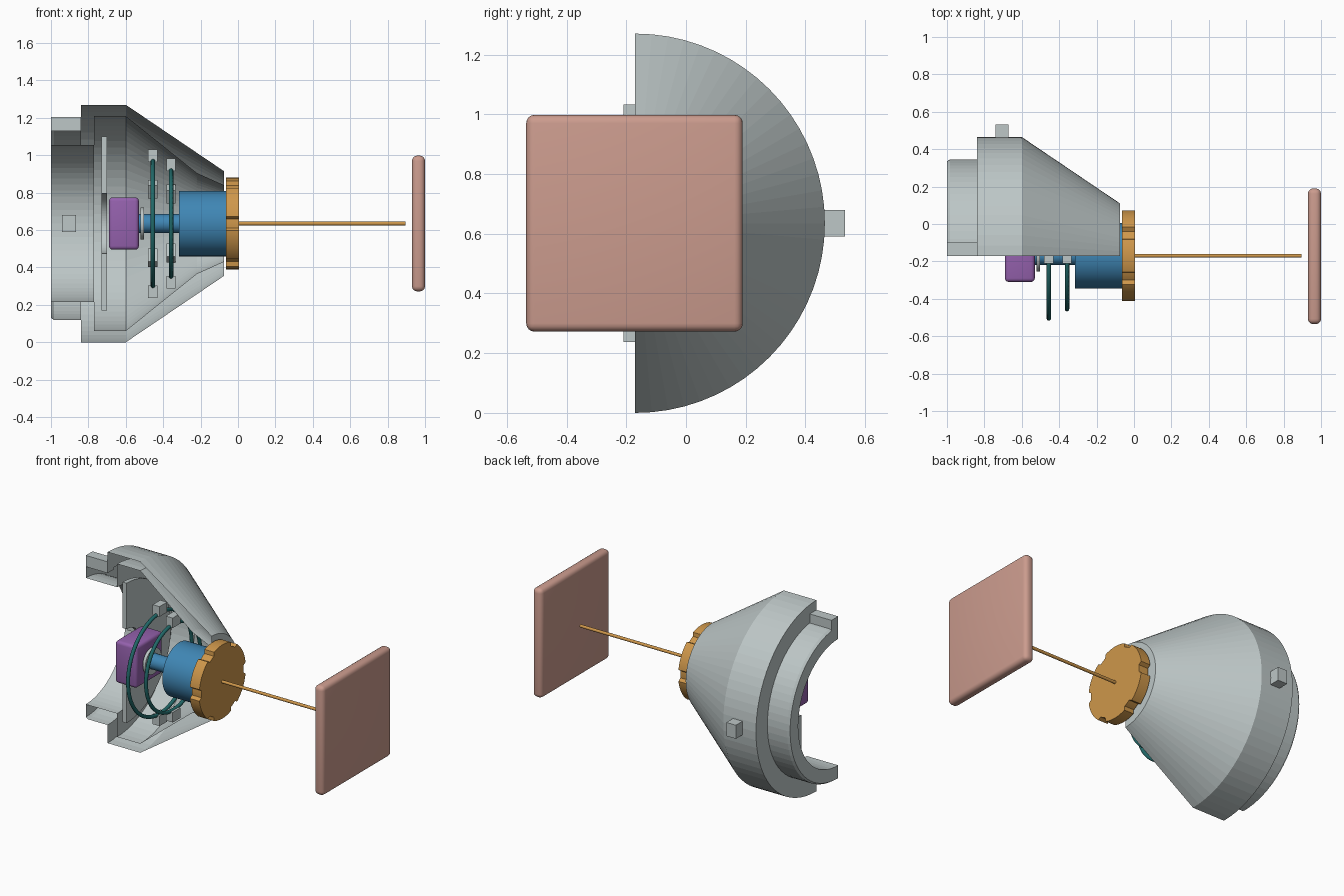
import bpy, bmesh
from math import sin, cos, pi, radians
from mathutils import Matrix

cube = bpy.data.objects.get("Cube")
if cube:
    bpy.data.objects.remove(cube, do_unlink=True)

AY, AZ = -0.17, 0.635  # the common axis runs along x


def material(name, rgb):
    m = bpy.data.materials.new(name)
    m.use_nodes = True
    m.diffuse_color = (*rgb, 1)
    m.node_tree.nodes["Principled BSDF"].inputs["Base Color"].default_value = (*rgb, 1)
    return m


GREY = material("pale grey", (0.51, 0.57, 0.57))
PINK = material("dusty pink", (0.60, 0.33, 0.27))
PURPLE = material("purple", (0.30, 0.12, 0.42))
ORANGE = material("orange", (0.62, 0.31, 0.07))
BLUE = material("blue", (0.05, 0.24, 0.46))
TEAL = material("teal", (0.015, 0.14, 0.14))


def finish(bm, name, mat, smooth=True):
    bmesh.ops.recalc_face_normals(bm, faces=bm.faces)
    me = bpy.data.meshes.new(name)
    bm.to_mesh(me)
    bm.free()
    me.materials.append(mat)
    ob = bpy.data.objects.new(name, me)
    bpy.context.collection.objects.link(ob)
    if smooth:
        bpy.ops.object.select_all(action='DESELECT')
        ob.select_set(True)
        bpy.context.view_layer.objects.active = ob
        bpy.ops.object.shade_smooth_by_angle(angle=radians(30))
    return ob


def box(name, mat, lo, hi, bevel=0, segments=3, turn=0):
    """Box between two corners, optionally turned about the axis."""
    bm = bmesh.new()
    bmesh.ops.create_cube(bm, size=1)
    for v in bm.verts:
        v.co = [a + (c + 0.5) * (b - a) for a, b, c in zip(lo, hi, v.co)]
    if bevel:
        bmesh.ops.bevel(bm, geom=bm.edges[:], offset=bevel, segments=segments,
                        profile=0.5, affect='EDGES')
    if turn:
        bmesh.ops.rotate(bm, verts=bm.verts, cent=(0, AY, AZ),
                         matrix=Matrix.Rotation(turn, 3, 'X'))
    return finish(bm, name, mat, bevel > 0)


def half_sweep(name, mat, profile, steps, caps=False):
    """Sweep a closed (x, radius) profile through the rear half turn."""
    bm = bmesh.new()
    rows = []
    for i in range(steps + 1):
        a = -pi / 2 + pi * i / steps
        rows.append([bm.verts.new((x, AY + r * cos(a), AZ + r * sin(a)))
                     for x, r in profile])
    n = len(profile)
    for p, q in zip(rows, rows[1:]):
        for j in range(n):
            k = (j + 1) % n
            bm.faces.new((p[j], p[k], q[k], q[j]))
    if caps:
        bm.faces.new(rows[0])
        bm.faces.new(rows[-1])
    return finish(bm, name, mat, False)


def prism(name, mat, x0, x1, radius, sides=48):
    """Cylinder along the axis; radius may be a function of the angle."""
    bm = bmesh.new()
    ring = []
    for i in range(sides):
        a = 2 * pi * i / sides
        r = radius(a) if callable(radius) else radius
        ring.append(bm.verts.new((x0, AY + r * cos(a), AZ + r * sin(a))))
    face = bm.faces.new(ring)
    out = bmesh.ops.extrude_face_region(bm, geom=[face], use_keep_orig=True)
    for v in out["geom"]:
        if isinstance(v, bmesh.types.BMVert):
            v.co.x = x1
    return finish(bm, name, mat)


def hoop(name, mat, x, radius, tube):
    bpy.ops.mesh.primitive_torus_add(major_radius=radius, minor_radius=tube,
                                     major_segments=64, minor_segments=12,
                                     location=(x, AY, AZ), rotation=(0, pi / 2, 0))
    ob = bpy.context.object
    ob.name = name
    ob.data.materials.append(mat)
    bpy.ops.object.shade_smooth_by_angle(angle=radians(60))


# Half housing: hollow wall, open along the cutting plane
half_sweep("housing", GREY, [
    (-1, .42), (-1, .505), (-.985, .515), (-.84, .515), (-.84, .635), (-.6, .635),
    (-.075, .28), (-.075, .205), (-.22, .27), (-.6, .575), (-.77, .575), (-.77, .42)], 36)

# Inner half washer and housing lugs
half_sweep("baffle", GREY, [(-.73, .16), (-.73, .465), (-.70, .465), (-.70, .16)], 36, True)
box("collar_tab", GREY, (-1, AY, 1.13), (-.84, -.10, 1.205))
box("inner_lug", GREY, (-.94, .18, .59), (-.865, .26, .68))
box("outer_lug", GREY, (-.74, .44, .59), (-.67, .533, .68))

# Hoops with their support pads
for tag, x, r in (("rear", -.455, .335), ("front", -.358, .285)):
    hoop(tag + "_hoop", TEAL, x, r, .012)
    for i, turn in enumerate((90, 30, -30, -90)):
        near = r - .005 if abs(turn) == 90 else r
        box(f"{tag}_pad_{i}", GREY, (x - .025, AY + near, AZ - .04),
            (x + .025, AY + r + .062, AZ + .04), turn=radians(turn))

# Motor body, stem, washer and rear block
prism("motor_body", BLUE, -.315, -.065, .175)
prism("motor_stem", BLUE, -.54, -.315, .05, 32)
prism("stem_washer", GREY, -.522, -.502, .085, 32)
box("rear_block", PURPLE, (-.69, -.31, .495), (-.53, -.03, .775), .02)


# Notched cap, rod and end plate
def notched(a):
    from_notch = (a + pi / 6) % (pi / 3) - pi / 6
    return .222 if abs(from_notch) < radians(8) else .245


prism("notched_cap", ORANGE, -.065, .005, notched, 120)
prism("rod", ORANGE, 0, .895, .01, 16)
box("end_plate", PINK, (.93, -.535, .272), (1, .19, .998), .028, 4)
